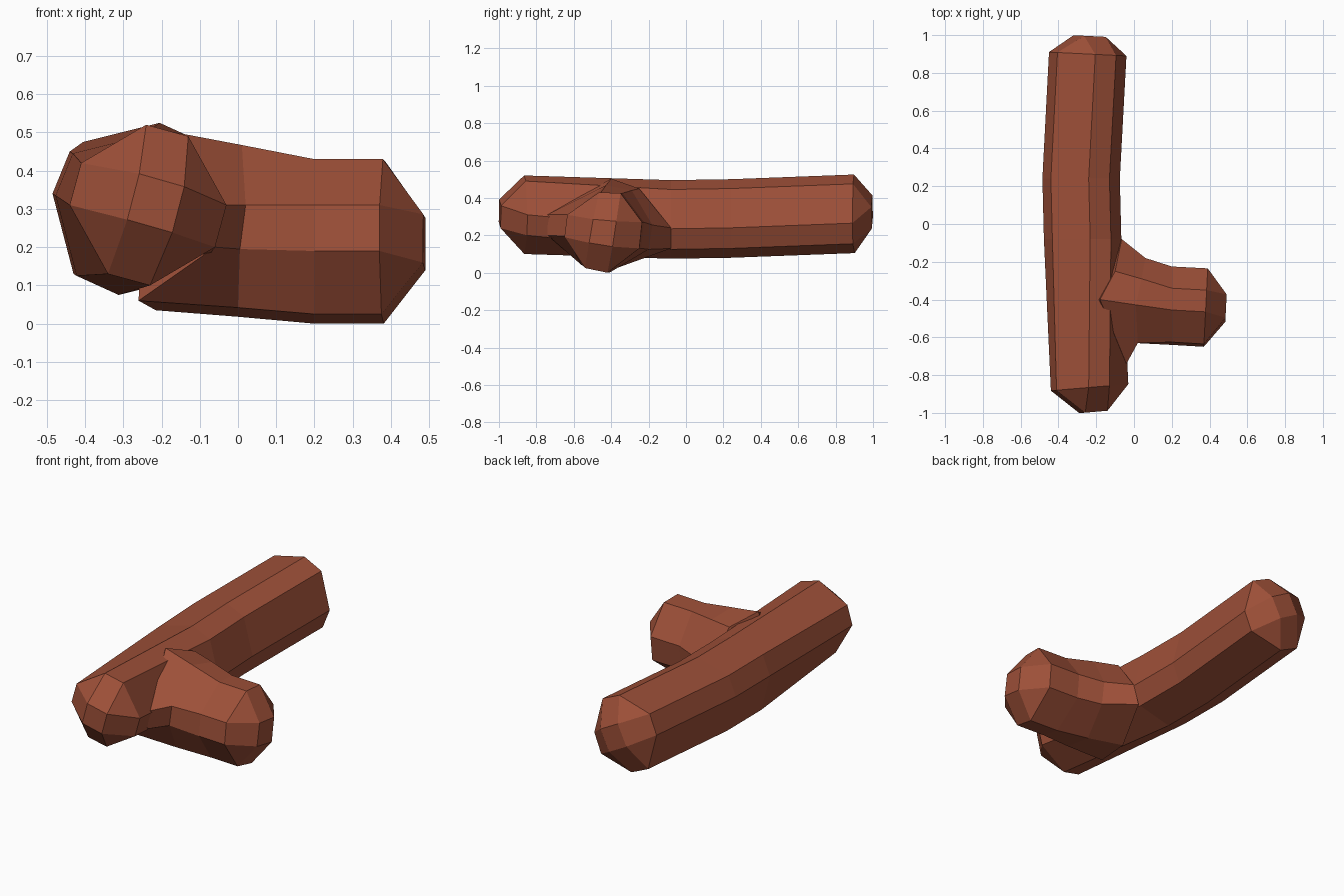
import bpy, bmesh
from mathutils import Vector

if "Cube" in bpy.data.objects:
    bpy.data.objects.remove(bpy.data.objects["Cube"])

mat = bpy.data.materials.new("reddish_bark")
mat.diffuse_color = (0.34, 0.08, 0.04, 1)
mat.use_nodes = True
mat.node_tree.nodes["Principled BSDF"].inputs["Base Color"].default_value = mat.diffuse_color


def cap_square(ring, center):
    # Small square end, one corner per long side of the octagon
    mid = sum(ring, Vector()) / 8
    return [center + ((ring[i] + ring[(i + 1) % 8]) / 2 - mid) * 0.48 for i in (1, 3, 5, 7)]


def add_cap(bm, ring, square):
    corners = [bm.verts.new(p) for p in square]
    bm.faces.new(corners)
    for k in range(4):
        a, b, c = ring[2 * k], ring[2 * k + 1], ring[(2 * k + 2) % 8]
        bm.faces.new((a, b, corners[k], corners[k - 1]))
        bm.faces.new((b, c, corners[k]))


def tube(name, rings, start_cap=None, end_cap=None):
    bm = bmesh.new()
    loops = [[bm.verts.new(p) for p in r] for r in rings]
    for r, s in zip(loops, loops[1:]):
        for i in range(8):
            j = (i + 1) % 8
            bm.faces.new((r[i], r[j], s[j], s[i]))
    for loop, ring, center in ((loops[0], rings[0], start_cap), (loops[-1], rings[-1], end_cap)):
        if center:
            add_cap(bm, loop, cap_square(ring, Vector(center)))
        else:
            bm.faces.new(loop)
    bmesh.ops.recalc_face_normals(bm, faces=bm.faces)
    mesh = bpy.data.meshes.new(name)
    bm.to_mesh(mesh)
    bm.free()
    mesh.materials.append(mat)
    obj = bpy.data.objects.new(name, mesh)
    bpy.context.collection.objects.link(obj)


# Main log: chamfered-square sections along y
front = [(-.005, .21), (.105, .18), (.205, 0), (.175, -.11)]
body = [(.04, .21), (.15, .16), (.205, -.05), (.16, -.16)]


def log_ring(half, x, y, z, tilt=0):
    section = half + [(-a, -b) for a, b in half]
    return [Vector((x + a, y + tilt * a, z + b)) for a, b in section]


tube("log", [log_ring(front, -.235, -.865, .31, .085),
             log_ring(body, -.272, -.08, .285),
             log_ring(body, -.28, .24, .29),
             log_ring(body, -.245, .90, .315, -.05)],
     start_cap=(-.215, -.995, .315), end_cap=(-.235, .995, .325))

# Side branch: same octagon, flaring into the log
end = [(-.465, .43), (-.35, .425), (-.235, .27), (-.25, .13),
       (-.42, 0), (-.54, .025), (-.65, .19), (-.635, .31)]
root = [Vector(p) for p in (
    (-.18, -.40, .503), (-.10, -.25, .45), (-.065, -.08, .24), (-.10, -.08, .13),
    (-.215, -.35, .035), (-.26, -.58, .06), (-.06, -.74, .20), (-.04, -.74, .31))]
flare = [Vector(p) for p in (
    (.01, -.428, .467), (.04, -.29, .44), (.06, -.18, .255), (.06, -.20, .125),
    (0, -.39, .018), (0, -.56, .042), (.005, -.63, .195), (.02, -.63, .31))]
core = Vector((-.25, -.42, .28))
buried = [p.lerp(core, .4) for p in root]
neck = [Vector((.20, y + .01, z)) for y, z in end]
tip = [Vector((.38 + .05 * (y + .44), y, z)) for y, z in end]
tube("branch", [buried, root, flare, neck, tip], end_cap=(.487, -.445, .215))
